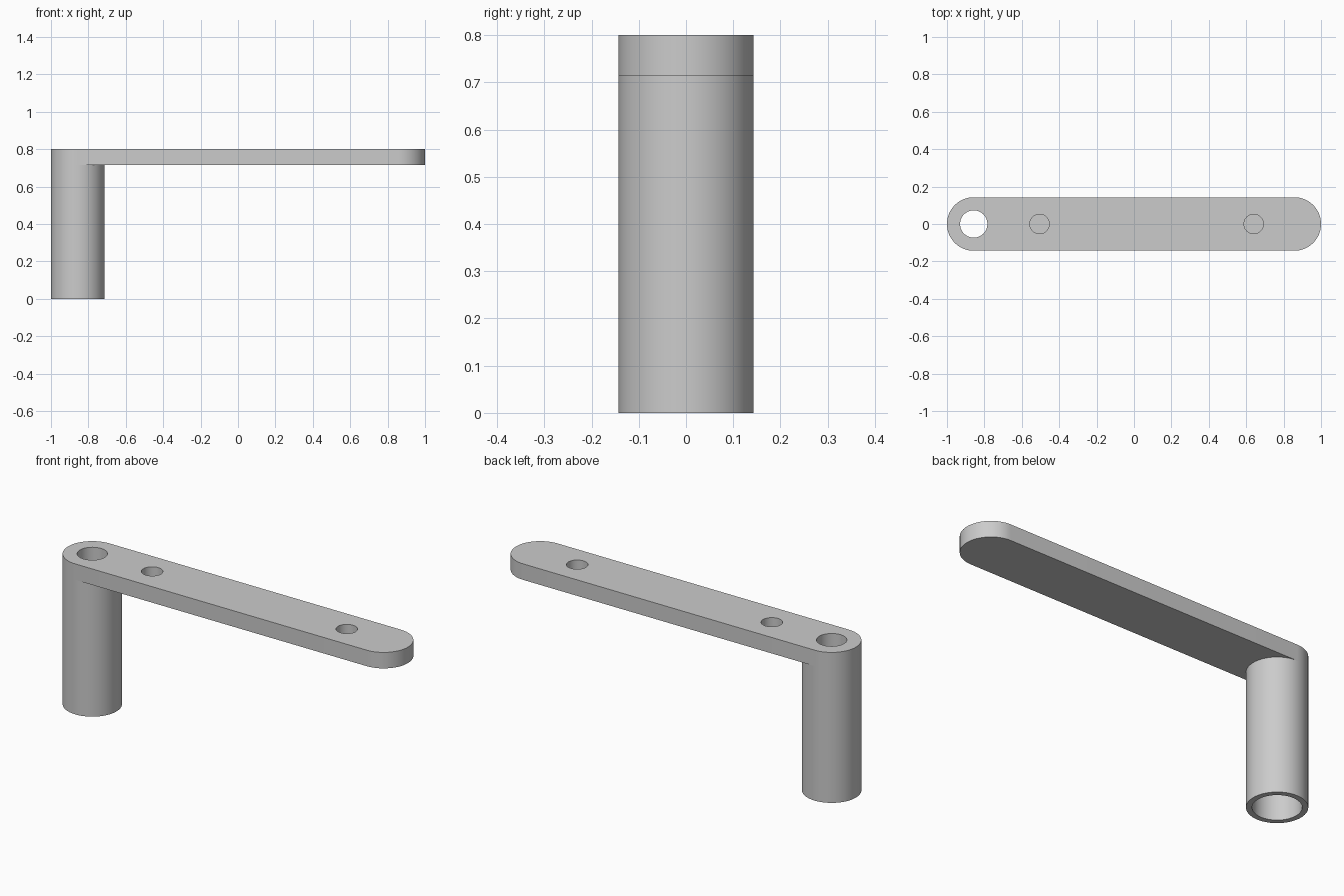
import bpy
import bmesh
from math import cos, sin, pi

cube = bpy.data.objects.get("Cube")
if cube:
    bpy.data.objects.remove(cube, do_unlink=True)

R = 0.143            # outer radius of the tube and the arm ends
END = 1 - R          # distance of the end centres from the middle
TOP, UNDER = 0.8, 0.715
SEG = 64

grey = bpy.data.materials.new("plain grey")
grey.use_nodes = True
colour = (0.6, 0.6, 0.6, 1)
grey.diffuse_color = colour
grey.node_tree.nodes["Principled BSDF"].inputs["Base Color"].default_value = colour


def make_object(name, bm):
    bmesh.ops.recalc_face_normals(bm, faces=bm.faces)
    mesh = bpy.data.meshes.new(name)
    bm.to_mesh(mesh)
    bm.free()
    mesh.materials.append(grey)
    obj = bpy.data.objects.new(name, mesh)
    bpy.context.collection.objects.link(obj)
    return obj


def activate(obj):
    bpy.ops.object.select_all(action='DESELECT')
    obj.select_set(True)
    bpy.context.view_layer.objects.active = obj


def prism(name, outline, bottom, top):
    bm = bmesh.new()
    base = bm.faces.new([bm.verts.new((x, y, bottom)) for x, y in outline])
    result = bmesh.ops.extrude_face_region(bm, geom=[base], use_keep_orig=True)
    raised = [v for v in result["geom"] if isinstance(v, bmesh.types.BMVert)]
    bmesh.ops.translate(bm, verts=raised, vec=(0, 0, top - bottom))
    return make_object(name, bm)


def arc(cx, radius, start, sweep, steps):
    return [(cx + radius * cos(start + sweep * i / steps),
             radius * sin(start + sweep * i / steps)) for i in range(steps)]


def drill(target, x, radius, bottom):
    cutter = prism("drill", arc(x, radius, 0, 2 * pi, SEG), bottom, TOP + 0.1)
    cutter.hide_render = True
    mod = target.modifiers.new("hole", 'BOOLEAN')
    mod.object, mod.operation, mod.solver = cutter, 'DIFFERENCE', 'EXACT'
    activate(target)
    bpy.ops.object.modifier_apply(modifier=mod.name)
    bpy.data.objects.remove(cutter, do_unlink=True)


# Flat arm with rounded ends
half = SEG // 2
outline = arc(END, R, -pi / 2, pi, half) + [(END, R)]
outline += arc(-END, R, pi / 2, pi, half) + [(-END, -R)]
arm = prism("arm", outline, UNDER, TOP)

# Through hole above the tube, two blind holes along the arm
drill(arm, -END, 0.073, UNDER - 0.1)
for x in (-0.505, 0.64):
    drill(arm, x, 0.052, UNDER + 0.015)

# Hollow tube, open where it meets the arm
bm = bmesh.new()
profile = [(0.115, UNDER), (0.115, 0), (R, 0), (R, UNDER)]
points = [bm.verts.new((r, 0, z)) for r, z in profile]
edges = [bm.edges.new(pair) for pair in zip(points, points[1:])]
bmesh.ops.spin(bm, geom=points + edges, cent=(0, 0, 0), axis=(0, 0, 1),
               angle=2 * pi, steps=SEG, use_merge=True)
bmesh.ops.remove_doubles(bm, verts=bm.verts, dist=0.0001)
bmesh.ops.translate(bm, verts=bm.verts, vec=(-END, 0, 0))
# Open surface: make sure the outer wall faces outward
tube = make_object("tube", bm)
outer = max(tube.data.polygons, key=lambda p: p.center.x)
if outer.normal.x < 0:
    tube.data.flip_normals()

for obj in (arm, tube):
    activate(obj)
    bpy.ops.object.shade_smooth_by_angle()
